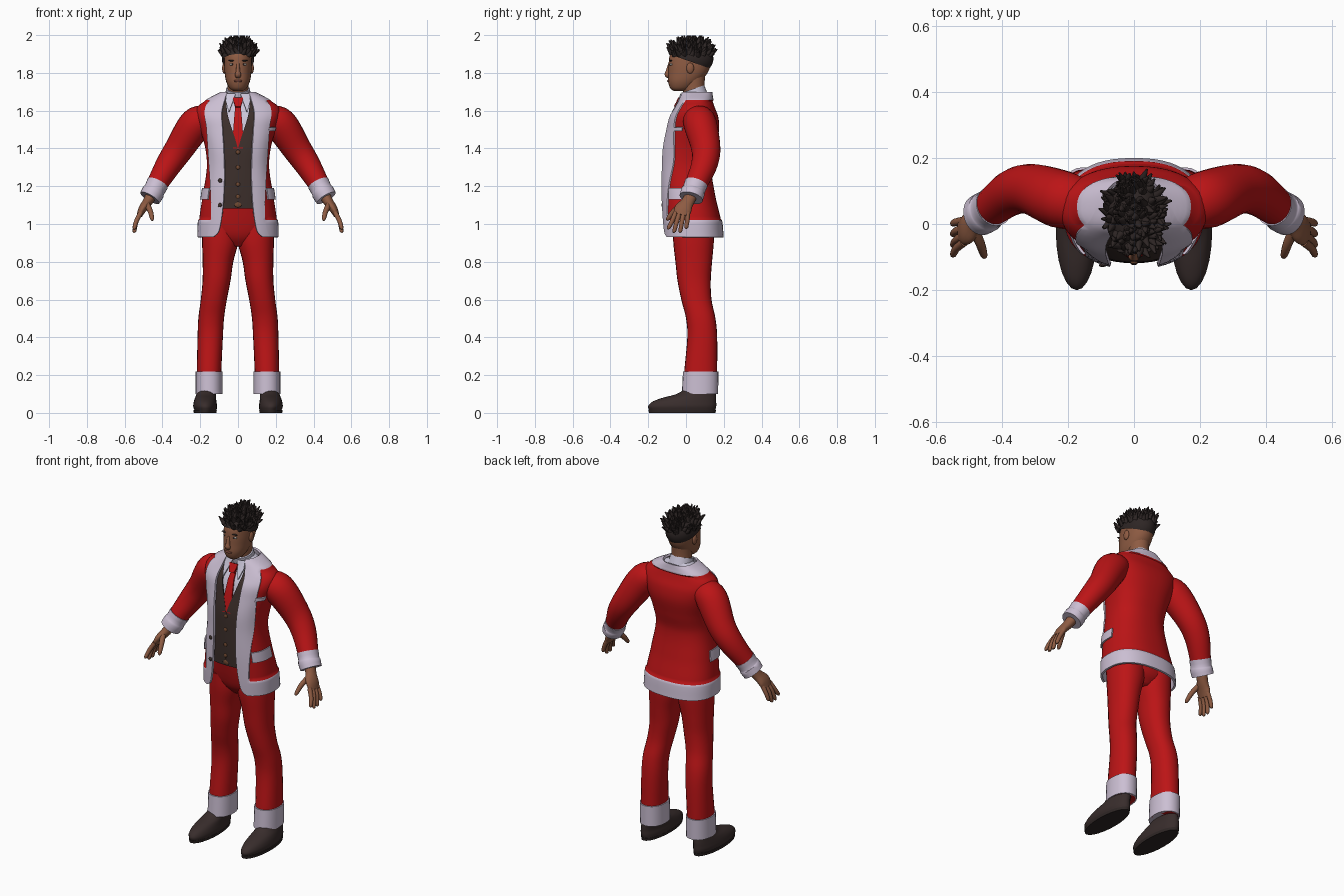
import bpy, bmesh, math, random
from mathutils import Vector, Matrix

cube = bpy.data.objects.get("Cube")
if cube:
    bpy.data.objects.remove(cube, do_unlink=True)


def material(name, *rgb):
    m = bpy.data.materials.new(name)
    m.use_nodes = True
    m.diffuse_color = (*rgb, 1)
    m.node_tree.nodes["Principled BSDF"].inputs["Base Color"].default_value = (*rgb, 1)
    return m


RED = material("red cloth", .5, .007, .008)
FUR = material("pale fur", .6, .52, .65)
SHIRT = material("shirt white", .6, .57, .7)
VEST = material("dark brown cloth", .045, .028, .024)
SHOE = material("shoe leather", .04, .026, .025)
HAIR = material("black hair", .027, .019, .018)
SKIN = material("brown skin", .27, .105, .055)
LIP = material("lip", .2, .065, .045)
BUTTON = material("button brown", .16, .065, .03)
EYE = material("eye white", .6, .55, .5)


def finish(name, bm, *mats, closed=True):
    """Turn a bmesh into a smooth object whose hard edges stay sharp."""
    if closed:
        bmesh.ops.recalc_face_normals(bm, faces=bm.faces[:])
    for f in bm.faces:
        f.smooth = True
    for e in bm.edges:
        if len(e.link_faces) == 2 and e.calc_face_angle(0) > math.radians(50):
            e.smooth = False
    mesh = bpy.data.meshes.new(name)
    bm.to_mesh(mesh)
    bm.free()
    for m in mats:
        mesh.materials.append(m)
    obj = bpy.data.objects.new(name, mesh)
    bpy.context.scene.collection.objects.link(obj)
    return obj


def thicken(obj, thickness, offset):
    mod = obj.modifiers.new("Thickness", 'SOLIDIFY')
    mod.thickness, mod.offset = thickness, offset
    obj.modifiers.new("Sharp rims", 'EDGE_SPLIT').split_angle = math.radians(50)


def interp(rows, t):
    """Smooth interpolation of rows keyed by their first value."""
    t = min(max(t, rows[0][0]), rows[-1][0])
    last = len(rows) - 1
    i = next(k for k in range(last) if t <= rows[k + 1][0])

    def slope(k, c):
        a, b = rows[max(k - 1, 0)], rows[min(k + 1, last)]
        return (b[c] - a[c]) / (b[0] - a[0])
    p, q = rows[i], rows[i + 1]
    h = q[0] - p[0]
    s = (t - p[0]) / h
    ease = s * s * (3 - 2 * s)
    return [p[c] + (q[c] - p[c]) * ease + h * s * (1 - s)
            * ((1 - s) * slope(i, c) - s * slope(i + 1, c)) for c in range(1, len(p))]


def power(v, e):
    return math.copysign(abs(v) ** e, v)


def tube(name, rows, mat, flat=False, side=1, n=2.0, segs=24, steps=5):
    """Loft through rows of (x, y, z, depth radius, width radius)."""
    keyed = [(i, *r) for i, r in enumerate(rows)]
    path = [interp(keyed, i / steps) for i in range((len(rows) - 1) * steps + 1)]
    bm, rings = bmesh.new(), []
    for k, (x, y, z, a, b) in enumerate(path):
        t = Vector((0, 0, 1))
        if not flat:
            t = (Vector(path[min(k + 1, len(path) - 1)][:3])
                 - Vector(path[max(k - 1, 0)][:3])).normalized()
        u = (Vector((0, 1, 0)) - t * t.y).normalized()
        v = u.cross(t)
        ring = []
        for j in range(segs):
            ang = math.tau * j / segs
            p = (Vector((x, y, z)) + u * max(a, .001) * power(math.sin(ang), 2 / n)
                 + v * max(b, .001) * power(math.cos(ang), 2 / n))
            ring.append(bm.verts.new((p.x * side, p.y, p.z)))
        rings.append(ring)
    for r, s in zip(rings, rings[1:]):
        for j in range(segs):
            k = (j + 1) % segs
            bm.faces.new((r[j], r[k], s[k], s[j]))
    bm.faces.new(rings[0])
    bm.faces.new(rings[-1])
    return finish(name, bm, mat)


def blob(name, centre, size, mat):
    bm = bmesh.new()
    bmesh.ops.create_uvsphere(bm, u_segments=20, v_segments=12, radius=1,
                              matrix=Matrix.Translation(centre) @ Matrix.Diagonal((*size, 1)))
    return finish(name, bm, mat)


# Torso surface shared by shirt, vest, jacket and everything lying on them: z, y, width, depth
TORSO = [(.93, .037, .21, .157), (1.02, .03, .206, .155), (1.15, .0125, .187, .1425),
         (1.3, .0025, .165, .132), (1.4, .015, .173, .14), (1.5, .035, .2, .14),
         (1.57, .042, .222, .128), (1.62, .048, .215, .103), (1.66, .052, .16, .087),
         (1.7, .055, .085, .078)]


def torso(ang, z, off):
    cy, rx, ry = interp(TORSO, z)
    return ((rx + off) * power(math.sin(ang), 1 / 1.2),
            cy - (ry + off) * power(math.cos(ang), 1 / 1.2), z)


def angle_at(x, z):
    ratio = x / interp(TORSO, z)[1]
    return math.copysign(math.asin(min(1, abs(ratio)) ** 1.2), x)


def span(a, b, n):
    return [a + (b - a) * i / n for i in range(n + 1)]


def grid(name, rows, rule, *mats):
    bm = bmesh.new()
    verts = [[bm.verts.new(p) for p in row] for row in rows]
    for r, s in zip(verts, verts[1:]):
        for j in range(len(r) - 1):
            f = bm.faces.new((r[j], r[j + 1], s[j + 1], s[j]))
            f.material_index = rule(j, f.calc_center_median().z)
    return finish(name, bm, *mats, closed=False)


def shell(name, zs, edge, trim, off, puff, rule, *mats):
    """Garment wrapped round the torso, open in front between its two edges."""
    rows = []
    for z in zs:
        a = angle_at(max(0, interp(edge, z)[0]), z)
        b = max(a + .05, angle_at(interp(trim, z)[0], z))
        front = span(a, b, 4)
        angs = front + span(b + .03, math.tau - b - .03, 40) + [math.tau - t for t in front[::-1]]
        rows.append([torso(t, z, off + (puff if j < 5 or j > 45 or not 1.021 < z < 1.655 else 0))
                     for j, t in enumerate(angs)])
    return grid(name, rows, rule, *mats)


def panel(name, rows, off, mat, thickness=.008):
    """Thin plate on the torso from rows of (z, start angle, end angle)."""
    obj = grid(name, [[torso(t, z, off) for t in span(a, b, 10)] for z, a, b in rows],
               lambda j, z: 0, mat)
    thicken(obj, thickness, 0)


# Shirt, vest and jacket
closed = [(.9, 0), (1.8, 0)]
shell("shirt", span(1.1, 1.7, 30), closed, [(.9, .05), (1.8, .05)], -.028, 0, lambda j, z: 0, SHIRT)
vest_edge = [(1.085, .04), (1.125, 0), (1.25, 0), (1.39, 0), (1.58, .058), (1.7, .07)]
vest = shell("vest", span(1.085, 1.67, 48), vest_edge, [(.9, .1), (1.8, .1)], -.012, 0,
             lambda j, z: 0, VEST)
thicken(vest, .006, -1)
jacket_edge = [(.93, .13), (.95, .105), (1, .09), (1.1, .077), (1.25, .07), (1.4, .074),
               (1.5, .08), (1.6, .083), (1.7, .055)]
jacket_trim = [(.93, .16), (1, .14), (1.2, .143), (1.4, .155), (1.5, .162), (1.62, .168), (1.7, .1)]
jacket = shell("jacket", span(.93, 1.02, 6) + span(1.026, 1.65, 44) + span(1.656, 1.7, 5),
               jacket_edge, jacket_trim, 0, .006,
               lambda j, z: 0 if 5 <= j < 45 and 1.023 < z < 1.653 else 1, RED, FUR)
thicken(jacket, .012, -1)

# Shirt collar and tie
tube("shirt_collar", [(0, .06, 1.645, .068, .07), (0, .037, 1.715, .063, .064)], SHIRT)
tie = [(1.4, .03), (1.5, .027), (1.58, .02), (1.645, .013)]
panel("tie_blade", [(z, -angle_at(w, z), angle_at(w, z)) for z, w in tie], -.016, RED)
knot = [(1.62, .014), (1.645, .022), (1.668, .026)]
panel("tie_knot", [(z, -angle_at(w, z), angle_at(w, z)) for z, w in knot], .004, RED, .012)
for name, s in (("left", 1), ("right", -1)):
    wing = [(1.595, .046, .05), (1.65, .026, .065), (1.69, .012, .06)]
    panel(name + "_collar_wing", [(z, s * angle_at(a, z), s * angle_at(b, z)) for z, a, b in wing],
          0, SHIRT)
    panel(name + "_pocket_flap", [(z, s * .88, s * 1.72) for z in span(1.13, 1.19, 4)], .006, FUR)
panel("chest_pocket", [(z, .85, 1.25) for z in (1.492, 1.512)], .004, FUR)

# Buttons on vest and jacket
for i, (x, z) in enumerate([(0, 1.38), (0, 1.3), (0, 1.21), (0, 1.145), (-.09, 1.23), (-.092, 1.1)]):
    spot = torso(angle_at(x, z), z, .008 if x else -.011)
    blob(f"button_{i}", spot, (.011, .005, .011), VEST if x else BUTTON)

# Pelvis, belt and buckle
tube("trouser_seat", [(0, .04, .88, .06, .05), (0, .04, .93, .1, .14), (0, .03, 1, .113, .18),
                      (0, .01, 1.12, .118, .163)], RED, flat=True, n=2.3)
tube("belt", [(0, .01, 1.082, .123, .168), (0, .01, 1.122, .122, .166)], SHOE, flat=True, n=2.3)
blob("belt_buckle", (0, -.113, 1.103), (.02, .006, .015), BUTTON)

# Limbs, built once and mirrored
LEG = [(.153, .074, .1, .089, .065), (.153, .078, .22, .087, .065), (.147, .086, .4, .079, .067),
       (.142, .078, .5, .078, .068), (.128, .055, .6, .08, .069), (.1135, .043, .7, .088, .074),
       (.106, .041, .8, .097, .081), (.095, .04, .9, .107, .095), (.095, .04, .99, .11, .095)]
FINGERS = [("index", -.055, -.092, .972), ("middle", -.034, -.062, .955),
           ("ring", -.012, -.03, .955), ("little", .01, .002, .975)]
for name, s in (("left_", 1), ("right_", -1)):
    tube(name + "trouser_leg", LEG, RED, flat=True, side=s, n=2.2)
    tube(name + "trouser_cuff", [(x, y, z, a + .007, b + .006) for x, y, z, a, b in LEG[:2]],
         FUR, flat=True, side=s, n=2.2)
    tube(name + "shoe", [(.172, -.02, .012, .175, .058), (.174, -.02, .035, .18, .063),
                         (.174, -.01, .058, .17, .06), (.172, .015, .078, .145, .056),
                         (.168, .054, .1, .104, .052), (.165, .078, .13, .077, .05)],
         SHOE, flat=True, side=s)
    tube(name + "shoe_sole", [(.174, -.02, 0, .176, .06), (.174, -.02, .016, .179, .062)],
         HAIR, flat=True, side=s)
    tube(name + "sleeve", [(.15, .06, 1.56, .075, .065), (.222, .075, 1.53, .088, .088),
                           (.31, .105, 1.4, .077, .077), (.37, .095, 1.31, .069, .068),
                           (.435, .048, 1.2, .057, .054)], RED, side=s)
    tube(name + "sleeve_cuff", [(.425, .054, 1.215, .062, .059), (.443, .041, 1.18, .06, .056),
                                (.448, .037, 1.17, .064, .06), (.467, .027, 1.138, .063, .058)],
         FUR, side=s, steps=2)
    tube(name + "palm", [(.455, .032, 1.16, .034, .03), (.48, .008, 1.115, .034, .026),
                         (.505, -.015, 1.08, .046, .022), (.522, -.024, 1.045, .04, .015)],
         SKIN, side=s)
    for finger, y, tip, z in FINGERS:
        tube(name + finger + "_finger", [(.515, y, 1.06, .013, .013),
                                         (.538, (y + tip) / 2, 1.015, .012, .012),
                                         (.548, tip, z + .008, .01, .01), (.548, tip, z, .004, .004)],
             SKIN, side=s, segs=12, steps=3)
    tube(name + "thumb", [(.485, -.015, 1.11, .016, .016), (.465, -.062, 1.07, .015, .014),
                          (.455, -.094, 1.03, .011, .011), (.453, -.1, 1.018, .004, .004)],
         SKIN, side=s, segs=12, steps=3)
    # Face parts that come in pairs
    blob(name + "ear", (s * .073, .022, 1.825), (.011, .02, .029), SKIN)
    blob(name + "eye", (s * .031, -.075, 1.845), (.014, .011, .007), EYE)
    blob(name + "pupil", (s * .031, -.081, 1.845), (.006, .006, .006), HAIR)
    blob(name + "eyebrow", (s * .032, -.08, 1.865), (.02, .008, .004), HAIR)

# Neck, head and face
tube("neck", [(0, .055, 1.62, .058, .06), (0, .04, 1.72, .058, .055), (0, .035, 1.82, .07, .058)],
     SKIN, flat=True)
tube("head", [(0, -.035, 1.704, .03, .025), (0, -.026, 1.72, .058, .046), (0, -.01, 1.755, .085, .063),
              (0, .01, 1.8, .104, .071), (0, .02, 1.85, .112, .074), (0, .025, 1.9, .108, .07),
              (0, .025, 1.94, .07, .05), (0, .025, 1.955, .03, .02)], SKIN, flat=True, n=2.15)
tube("nose", [(0, -.086, 1.85, .008, .008), (0, -.095, 1.81, .012, .011),
              (0, -.099, 1.79, .014, .017), (0, -.09, 1.777, .008, .012)], SKIN, segs=14)
blob("mouth", (0, -.09, 1.757), (.023, .01, .007), LIP)

# Hair cap trimmed along a sloping hairline, then covered in short locks
CENTRE, SIZE = Vector((0, .025, 1.875)), Vector((.086, .12, .09))
bm = bmesh.new()
bmesh.ops.create_uvsphere(bm, u_segments=32, v_segments=24, radius=1,
                          matrix=Matrix.Translation(CENTRE) @ Matrix.Diagonal((*SIZE, 1)))
bmesh.ops.bisect_plane(bm, geom=bm.verts[:] + bm.edges[:] + bm.faces[:], plane_co=(0, 0, 1.868),
                       plane_no=(0, .35, 1), clear_inner=True)
finish("hair_cap", bm, HAIR, closed=False)

random.seed(4)
bm = bmesh.new()
for i in range(170):
    turn, lift = random.uniform(0, math.tau), random.uniform(.22, 1)
    flat = math.sqrt(1 - lift * lift)
    out = Vector((flat * math.cos(turn), flat * math.sin(turn), lift))
    base = CENTRE + out * SIZE
    d = (out * Vector((.6, .6, 1)) + Vector((random.uniform(-.4, .4), random.uniform(-.4, .4), .45)))
    if i % 17 == 0 and base.y < 0:
        d = Vector((0, -.25, -1))
    d.normalize()
    length = random.uniform(.03, .055)
    if d.z > 0:
        length = min(length, (1.998 - base.z) / (.9 * d.z))
    bmesh.ops.create_cone(bm, cap_ends=True, segments=8, radius1=.014, radius2=.003, depth=length,
                          matrix=Matrix.Translation(base + d * length * .4)
                          @ d.to_track_quat('Z', 'Y').to_matrix().to_4x4())
finish("hair_locks", bm, HAIR)
